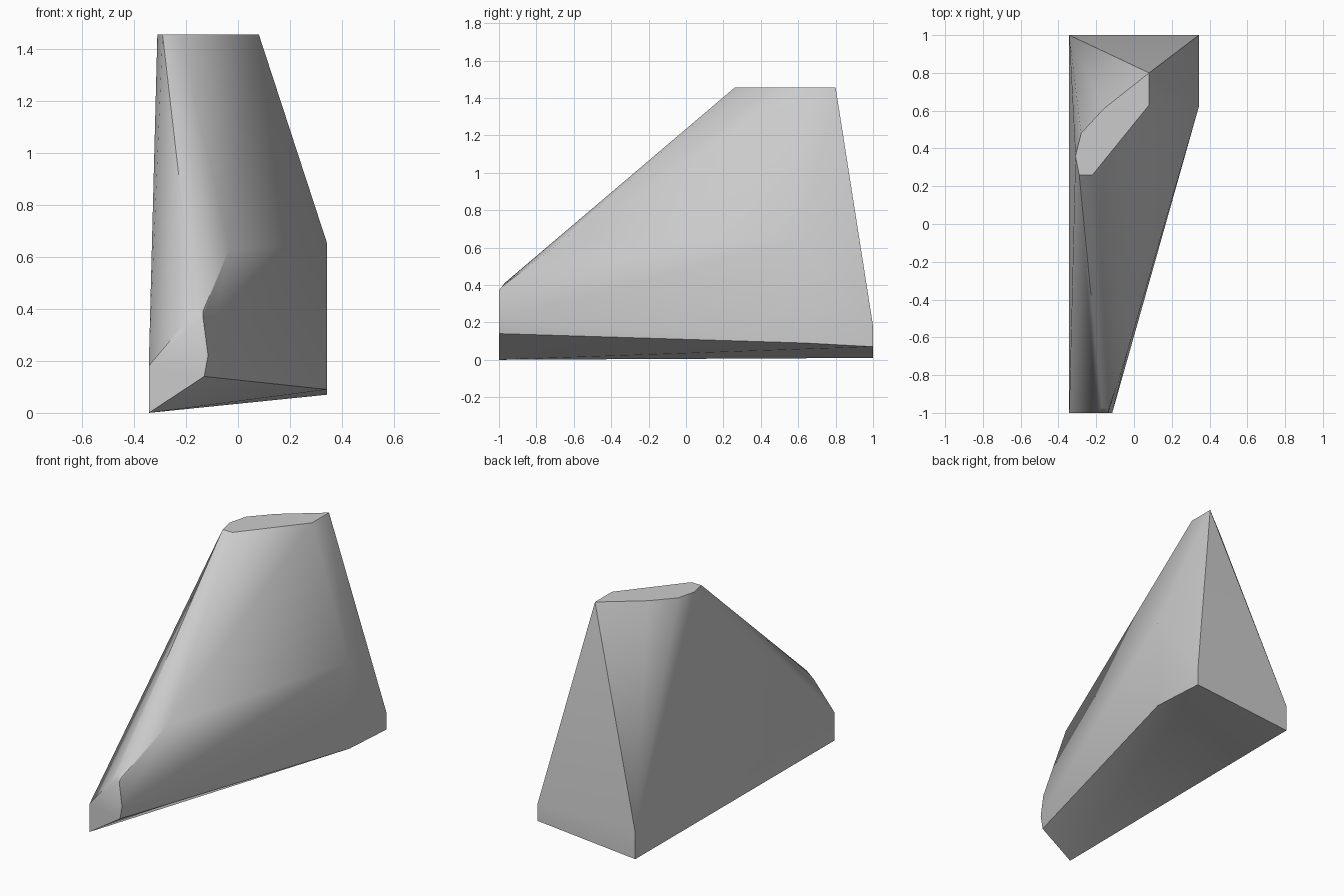
import bpy
import bmesh
import math

# Remove the default cube only
default_cube = bpy.data.objects.get("Cube")
if default_cube:
    bpy.data.objects.remove(default_cube, do_unlink=True)


def make_material(name, color):
    material = bpy.data.materials.new(name)
    material.use_nodes = True
    material.diffuse_color = color
    material.node_tree.nodes["Principled BSDF"].inputs["Base Color"].default_value = color
    return material


def hull_object(name, points, material, smooth_angle):
    """Wrap a set of cut profiles in one faceted solid."""
    bm = bmesh.new()
    for point in points:
        bm.verts.new(point)
    result = bmesh.ops.convex_hull(bm, input=bm.verts)
    unused = {g for g in result["geom_interior"] + result["geom_unused"]
              if isinstance(g, bmesh.types.BMVert)}
    bmesh.ops.delete(bm, geom=list(unused), context="VERTS")
    bmesh.ops.dissolve_limit(bm, angle_limit=math.radians(1),
                             verts=bm.verts, edges=bm.edges)
    bmesh.ops.recalc_face_normals(bm, faces=bm.faces)
    mesh = bpy.data.meshes.new(name)
    bm.to_mesh(mesh)
    bm.free()
    mesh.materials.append(material)
    obj = bpy.data.objects.new(name, mesh)
    bpy.context.collection.objects.link(obj)
    bpy.ops.object.select_all(action="DESELECT")
    obj.select_set(True)
    bpy.context.view_layer.objects.active = obj
    bpy.ops.object.shade_smooth_by_angle(angle=math.radians(smooth_angle))
    return obj


# Flat top, as an x-y profile
TOP = 1.455
top_profile = [(.08, .8), (.08, .63), (-.22, .26), (-.29, .26),
               (-.31, .36), (-.28, .48), (-.16, .61)]
# Upright front cap, as an x-z profile
front_profile = [(-.2, .35), (-.13, .14), (-.115, .22), (-.135, .37)]
# Flat walls on either side, as y-z profiles
SIDE = .343
right_wall = [(-1, 0), (-1, .18), (1, .18), (1, .01)]
left_wall = [(.62, .65), (.63, .09), (1, .07), (1, .18)]
# Loose corners: worn front ridge and the bulge of the flank
corners = [(-.17, -.97, .41), (-.135, -.985, .39), (-.033, -.67, .63)]

points = [(x, y, TOP) for x, y in top_profile]
points += [(x, -1, z) for x, z in front_profile]
points += [(-SIDE, y, z) for y, z in right_wall]
points += [(SIDE, y, z) for y, z in left_wall]
points += corners

stone_grey = make_material("stone grey", (.6, .6, .6, 1))
hull_object("rock", points, stone_grey, 35)
